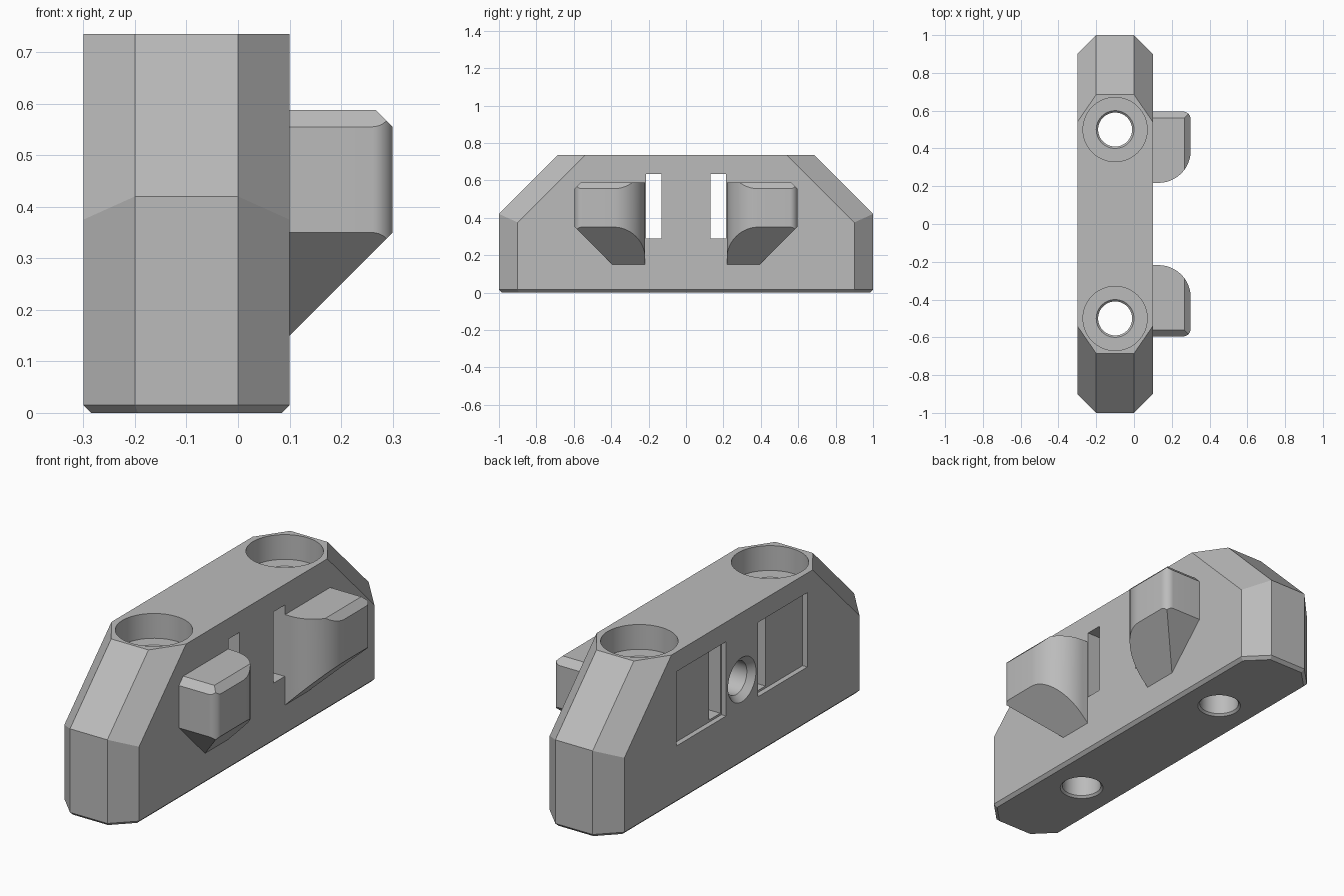
import bpy, bmesh, math
from mathutils import Vector, Matrix

cube = bpy.data.objects.get("Cube")
if cube:
    bpy.data.objects.remove(cube, do_unlink=True)

grey = bpy.data.materials.new("plain grey")
grey.use_nodes = True
grey.diffuse_color = (0.5, 0.5, 0.5, 1)
grey.node_tree.nodes["Principled BSDF"].inputs["Base Color"].default_value = (0.5, 0.5, 0.5, 1)


def finish(bm, name):
    bmesh.ops.recalc_face_normals(bm, faces=bm.faces)
    mesh = bpy.data.meshes.new(name)
    bm.to_mesh(mesh)
    bm.free()
    mesh.materials.append(grey)
    obj = bpy.data.objects.new(name, mesh)
    bpy.context.collection.objects.link(obj)
    return obj


def hull(points):
    """Convex solid around points, with flat faces merged."""
    bm = bmesh.new()
    for p in points:
        bm.verts.new(p)
    res = bmesh.ops.convex_hull(bm, input=bm.verts)
    loose = {g for g in res["geom_interior"] + res["geom_unused"]
             if isinstance(g, bmesh.types.BMVert)}
    bmesh.ops.delete(bm, geom=list(loose), context='VERTS')
    bmesh.ops.dissolve_limit(bm, angle_limit=math.radians(0.5),
                             verts=bm.verts, edges=bm.edges)
    return bm


def box(name, x, y, z):
    return finish(hull([(a, b, c) for a in x for b in y for c in z]), name)


def lathe(name, profile, matrix, sides=64):
    """Closed turned solid from (radius, height) pairs."""
    bm = bmesh.new()
    rings = []
    for r, h in profile:
        rings.append([bm.verts.new(matrix @ Vector((
            r * math.cos(math.tau * i / sides), r * math.sin(math.tau * i / sides), h)))
            for i in range(sides)])
    for lo, hi in zip(rings, rings[1:]):
        for i in range(sides):
            j = (i + 1) % sides
            bm.faces.new((lo[i], lo[j], hi[j], hi[i]))
    bm.faces.new(rings[0])
    bm.faces.new(rings[-1])
    return finish(bm, name)


def activate(obj):
    bpy.ops.object.select_all(action='DESELECT')
    obj.select_set(True)
    bpy.context.view_layer.objects.active = obj


def cut(obj, cutter):
    activate(obj)
    mod = obj.modifiers.new("cut", 'BOOLEAN')
    mod.operation = 'DIFFERENCE'
    mod.solver = 'EXACT'
    mod.object = cutter
    bpy.ops.object.modifier_apply(modifier=mod.name)
    bpy.data.objects.remove(cutter, do_unlink=True)


def smooth(obj):
    activate(obj)
    bpy.ops.object.shade_smooth_by_angle(angle=math.radians(25))


# Main block: chamfered ends, sloping shoulders, bevelled base
MID, TOP, LIP = -0.1, 0.735, 0.015
outline = []
for sx in (-1, 1):
    for sy in (-1, 1):
        for half, y, shoulder, crest in ((0.1, 1.0, 0.42, 0.685), (0.2, 0.9, 0.375, 0.54)):
            outline += [(MID + sx * half, sy * y, LIP),
                        (MID + sx * half, sy * y, shoulder),
                        (MID + sx * half, sy * crest, TOP)]
        outline += [(MID + sx * 0.094, sy * (1 - LIP), 0),
                    (MID + sx * (0.2 - LIP), sy * 0.894, 0)]
body = finish(hull(outline), "main_block")

# Counterbored screw holes, side recesses and through slots
bore = [(0.115, -0.015), (0.09, 0.01), (0.09, 0.605), (0.1, 0.615), (0.17, 0.615), (0.17, 0.8)]
for s in (-1, 1):
    cut(body, lathe("screw_hole", bore, Matrix.Translation((MID, s * 0.5, 0))))
    cut(body, box("recess", (-0.4, -0.275), (s * 0.122, s * 0.5), (0.28, 0.64)))
    cut(body, box("slot", (-0.35, 0.2), (s * 0.13, s * 0.215), (0.29, 0.635)))

# Blind countersunk hole in the middle of the recessed side
socket = [(0.125, -0.02), (0.08, 0.03), (0.08, 0.2)]
cut(body, lathe("socket", socket,
                Matrix.Translation((-0.3, 0, 0.41)) @ Matrix.Rotation(math.pi / 2, 4, 'Y')))
smooth(body)


# Hooked tabs: rounded plan, trimmed by sloping planes
def arc(cx, cy, r, start, end, steps):
    for i in range(steps + 1):
        a = math.radians(start + (end - start) * i / steps)
        yield cx + r * math.cos(a), cy + r * math.sin(a)


def make_tab(name, s):
    plan = [(0.08, 0.595), (0.08, 0.218)]
    plan += arc(0.13, 0.388, 0.17, -90, 0, 24)
    plan += arc(0.26, 0.555, 0.04, 0, 90, 8)
    bm = hull([(x, y, z) for x, y in plan for z in (0.13, 0.588)])
    trims = [((0.1, 0, 0.15), (1, 0, -1)), ((0, 0.395, 0.15), (0, 1, -1)),
             ((0.267, 0, 0.588), (1, 0, 1)), ((0, 0.562, 0.588), (0, 1, 1))]
    for co, no in trims:
        bmesh.ops.bisect_plane(bm, geom=bm.verts[:] + bm.edges[:] + bm.faces[:],
                               plane_co=co, plane_no=no, clear_outer=True)
        points = [v.co.copy() for v in bm.verts]
        bm.free()
        bm = hull(points)
    points = [(v.co.x, s * v.co.y, v.co.z) for v in bm.verts]
    bm.free()
    smooth(finish(hull(points), name))


make_tab("front_tab", -1)
make_tab("back_tab", 1)
